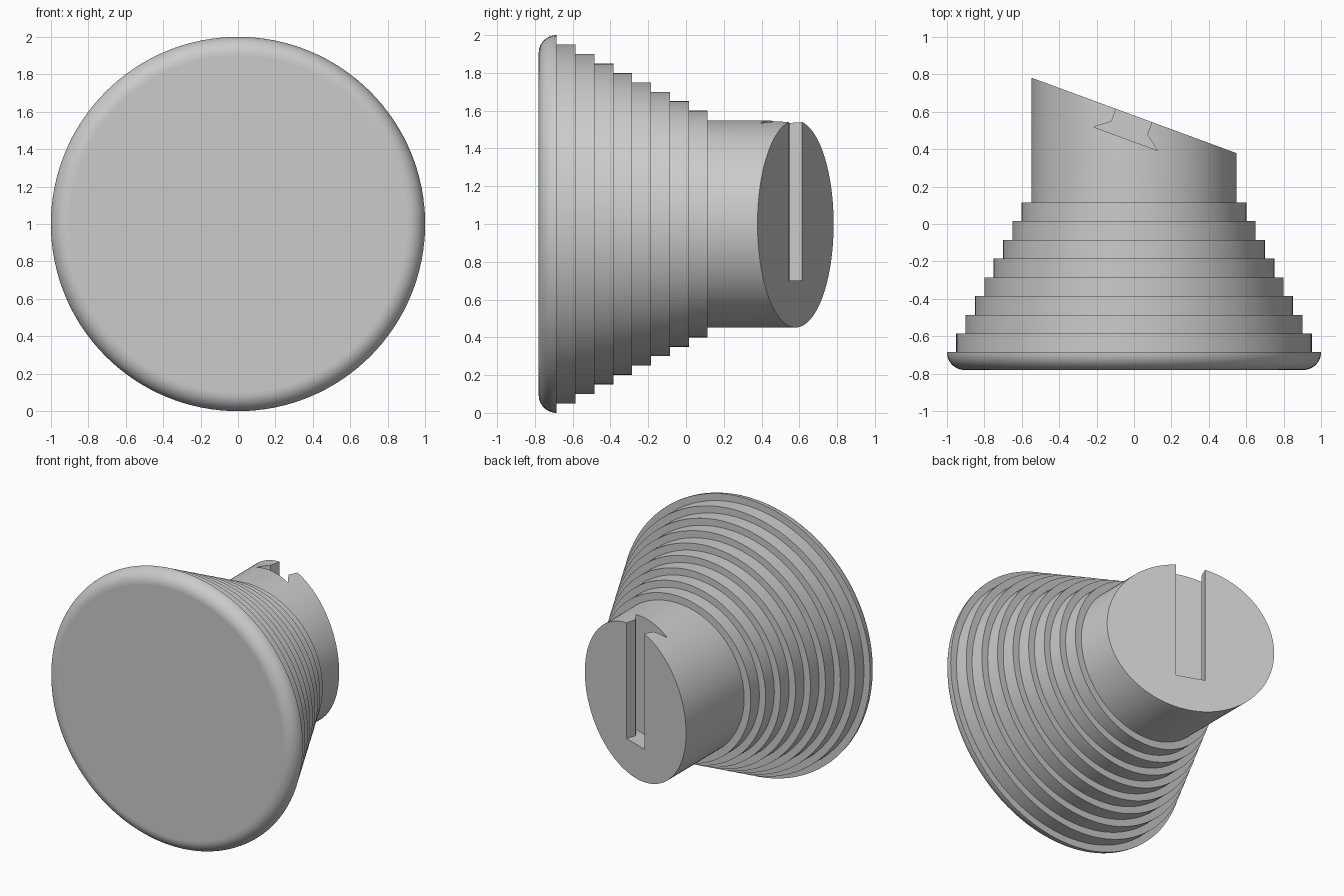
import bpy, bmesh, math
from mathutils import Vector, Matrix

cube = bpy.data.objects.get("Cube")
if cube:
    bpy.data.objects.remove(cube, do_unlink=True)

grey = bpy.data.materials.new("plain_grey")
grey.use_nodes = True
grey.diffuse_color = (0.6, 0.6, 0.6, 1)
grey.node_tree.nodes["Principled BSDF"].inputs["Base Color"].default_value = (0.6, 0.6, 0.6, 1)

CENTRE = Vector((0, 0, 1))
SLANT = math.radians(20.2)
FACE_POINT = Vector((0, 0.58, 1))


def make_object(name, bm):
    bmesh.ops.recalc_face_normals(bm, faces=bm.faces)
    mesh = bpy.data.meshes.new(name)
    bm.to_mesh(mesh)
    bm.free()
    mesh.materials.append(grey)
    obj = bpy.data.objects.new(name, mesh)
    bpy.context.collection.objects.link(obj)
    return obj


def close_holes(bm):
    bmesh.ops.holes_fill(bm, edges=[e for e in bm.edges if e.is_boundary], sides=0)


def lathe(profile, steps=128):
    """Solid of revolution about the y axis from (radius, y) points."""
    bm = bmesh.new()
    verts = [bm.verts.new((r, y, 1)) for r, y in profile]
    edges = [bm.edges.new(pair) for pair in zip(verts, verts[1:])]
    bmesh.ops.spin(bm, geom=verts + edges, cent=CENTRE, axis=(0, 1, 0),
                   angle=math.tau, steps=steps, use_duplicate=False)
    bmesh.ops.remove_doubles(bm, verts=bm.verts, dist=1e-4)
    close_holes(bm)
    return bm


def smooth(obj):
    bpy.ops.object.select_all(action='DESELECT')
    obj.select_set(True)
    bpy.context.view_layer.objects.active = obj
    bpy.ops.object.shade_smooth_by_angle(angle=math.radians(30))
    for p in obj.data.polygons:
        if len(p.vertices) > 4:
            p.use_smooth = False


# Rounded flange followed by eight shrinking steps
FRONT, ROUND = -0.78, 0.095
profile = []
for i in range(13):
    a = math.radians(90 * i / 12)
    profile.append((1 - ROUND + ROUND * math.sin(a), FRONT + ROUND * (1 - math.cos(a))))
y = FRONT + ROUND
for i in range(1, 9):
    r = 1 - 0.05 * i
    profile += [(r, y), (r, y + 0.1)]
    y += 0.1
smooth(make_object("stepped_body", lathe(profile)))

# Stem with a slanted end
bm = lathe([(0.548, 0.05), (0.548, 1.0)])
normal = Vector((math.sin(SLANT), math.cos(SLANT), 0))
bmesh.ops.bisect_plane(bm, geom=bm.verts[:] + bm.edges[:] + bm.faces[:],
                       plane_co=FACE_POINT, plane_no=normal, clear_outer=True)
close_holes(bm)
stem = make_object("stem", bm)

# Flared slot cutter, open at the top of the stem
half = [(0.102, 0.1), (0.102, -0.072), (0.182, -0.132)]
outline = half + [(-u, d) for u, d in reversed(half)]
bm = bmesh.new()
base = bm.faces.new([bm.verts.new((u, d, 0.7)) for u, d in outline])
top = bmesh.ops.extrude_face_region(bm, geom=[base])["geom"]
bmesh.ops.translate(bm, vec=(0, 0, 1), verts=[v for v in top if isinstance(v, bmesh.types.BMVert)])
bmesh.ops.transform(bm, verts=bm.verts, matrix=Matrix.Translation((0, FACE_POINT.y, 0))
                    @ Matrix.Rotation(-SLANT, 4, 'Z'))
cutter = make_object("slot_cutter", bm)
cutter.hide_render = True

cut = stem.modifiers.new("slot", 'BOOLEAN')
cut.operation = 'DIFFERENCE'
cut.solver = 'EXACT'
cut.object = cutter
bpy.context.view_layer.objects.active = stem
bpy.ops.object.modifier_apply(modifier=cut.name)
bpy.data.objects.remove(cutter, do_unlink=True)
smooth(stem)
